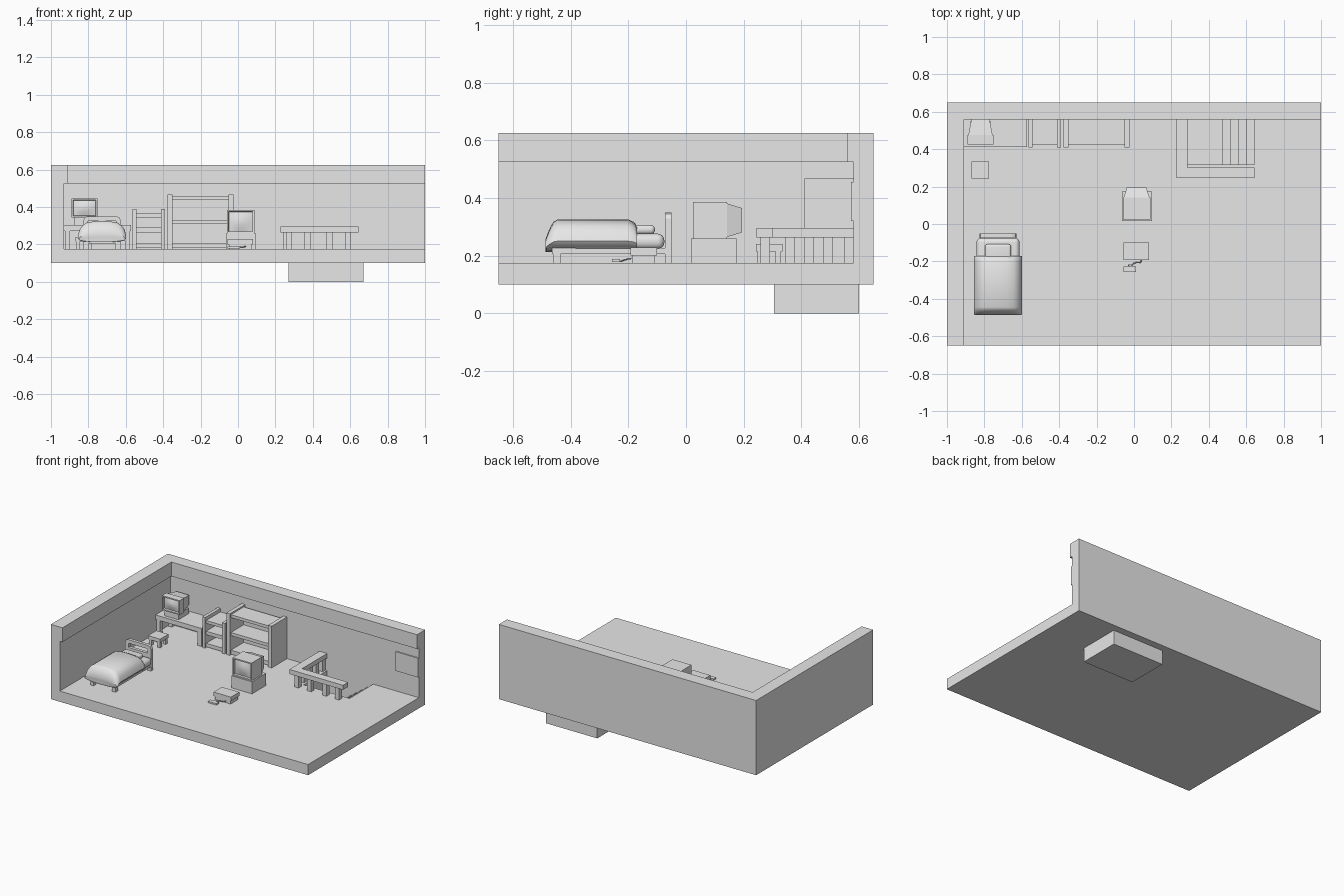
import bpy, bmesh

if "Cube" in bpy.data.objects:
    bpy.data.objects.remove(bpy.data.objects["Cube"], do_unlink=True)

grey = bpy.data.materials.new("plain_grey")
grey.use_nodes = True
grey.diffuse_color = (0.8, 0.8, 0.8, 1)
grey.node_tree.nodes["Principled BSDF"].inputs["Base Color"].default_value = (0.8, 0.8, 0.8, 1)


def finish(name, bm):
    bmesh.ops.recalc_face_normals(bm, faces=bm.faces[:])
    mesh = bpy.data.meshes.new(name)
    bm.to_mesh(mesh)
    bm.free()
    mesh.materials.append(grey)
    obj = bpy.data.objects.new(name, mesh)
    bpy.context.collection.objects.link(obj)
    return obj


def activate(obj):
    bpy.ops.object.select_all(action='DESELECT')
    obj.select_set(True)
    bpy.context.view_layer.objects.active = obj


def add_box(bm, x, y, z):
    verts = bmesh.ops.create_cube(bm, size=1)["verts"]
    for v in verts:
        v.co = [a + (b - a) * (c + 0.5) for (a, b), c in zip((x, y, z), v.co)]
    return verts


def boxes(name, *extents):
    bm = bmesh.new()
    for e in extents:
        add_box(bm, *e)
    return finish(name, bm)


def cut(obj, *extents):
    activate(obj)
    for e in extents:
        cutter = boxes("cutter", e)
        cutter.hide_render = True
        mod = obj.modifiers.new("cut", 'BOOLEAN')
        mod.operation, mod.solver, mod.object = 'DIFFERENCE', 'EXACT', cutter
        bpy.ops.object.modifier_apply(modifier=mod.name)
        bpy.data.objects.remove(cutter, do_unlink=True)


def smooth(obj, angle=0.7):
    activate(obj)
    bpy.ops.object.shade_smooth_by_angle(angle=angle)


def soft_box(name, x, y, z, radius):
    obj = boxes(name, (x, y, z))
    mod = obj.modifiers.new("round", 'BEVEL')
    mod.width, mod.segments = radius, 5
    activate(obj)
    bpy.ops.object.modifier_apply(modifier=mod.name)
    smooth(obj)


FLOOR = 0.175

# Room shell: floor and two walls, with a thicker band along the wall tops
well = ((0.287, 0.645), (0.318, 0.58), (0.02, 0.3))
room = boxes("room_shell", ((-1, 1), (-0.65, 0.65), (0.1, 0.625)))
cut(room, ((-0.93, 1.2), (-0.9, 0.58), (FLOOR, 0.525)),
    ((-0.91, 1.2), (-0.9, 0.56), (0.5, 0.8)), well)
boxes("wall_panel", ((0.825, 1), (0.572, 0.58), (0.32, 0.455)))

# Stairwell and descending steps
pit = boxes("stairwell", ((0.27, 0.67), (0.305, 0.6), (0, 0.1)))
cut(pit, well)
boxes("stairs", *[((0.602 - 0.043 * i, 0.645 - 0.043 * i), (0.318, 0.58),
                   (0.02, 0.145 - 0.031 * i)) for i in range(4)])

# L-shaped railing
posts = [(x, 0.275) for x in (0.273, 0.372, 0.49, 0.588)]
posts += [(0.257, y) for y in (0.36, 0.427, 0.493, 0.564)]
boxes("railing_top", ((0.227, 0.645), (0.245, 0.302), (0.263, 0.295)),
      ((0.227, 0.287), (0.302, 0.58), (0.263, 0.295)))
boxes("railing_posts", *[((x - 0.016, x + 0.016), (y - 0.016, y + 0.016),
                          (FLOOR, 0.263)) for x, y in posts])


def table(name, x, y, top, thick, leg, inset=0.005):
    legs = [((a, a + leg), (b, b + leg), (FLOOR, top - thick))
            for a in (x[0] + inset, x[1] - inset - leg)
            for b in (y[0] + inset, y[1] - inset - leg)]
    boxes(name, (x, y, (top - thick, top)), *legs)


table("desk", (-0.93, -0.572), (0.412, 0.58), 0.305, 0.032, 0.028)
table("stool", (-0.87, -0.775), (0.243, 0.335), 0.24, 0.025, 0.02)


# Open shelves: sides, back and boards
def shelf(name, x, top, side, boards):
    inner = (x[0] + side, x[1] - side)
    boxes(name, ((x[0], inner[0]), (0.41, 0.58), (FLOOR, top)),
          ((inner[1], x[1]), (0.41, 0.58), (FLOOR, top)),
          (inner, (0.565, 0.58), (FLOOR, top - 0.025)),
          *[(inner, (0.422, 0.565), b) for b in boards])


shelf("small_shelf", (-0.565, -0.39), 0.39, 0.022,
      ((0.345, 0.365), (0.265, 0.29), (0.18, 0.205)))
shelf("tall_shelf", (-0.378, -0.025), 0.468, 0.027,
      ((0.437, 0.457), (0.31, 0.332), (0.18, 0.208)))


# Televisions: box, tapered rear and a bulging inset screen
def television(name, x, y, z, back):
    bm = bmesh.new()
    add_box(bm, x, y, z)
    bm.faces.ensure_lookup_table()
    front = min(bm.faces, key=lambda f: f.calc_center_median().y)
    rear = max(bm.faces, key=lambda f: f.calc_center_median().y)
    bmesh.ops.inset_region(bm, faces=[rear], thickness=0.006)
    moved = bmesh.ops.extrude_discrete_faces(bm, faces=[rear])["faces"][0]
    mid = moved.calc_center_median()
    for v in moved.verts:
        v.co.x = mid.x + (v.co.x - mid.x) * 0.75
        v.co.z = mid.z + (v.co.z - mid.z) * 0.72
        v.co.y = back
    bmesh.ops.inset_region(bm, faces=[front], thickness=0.012)
    bmesh.ops.inset_region(bm, faces=[front], thickness=0.003, depth=-0.014)
    edges = list(front.edges)
    bmesh.ops.subdivide_edges(bm, edges=edges, cuts=5, use_grid_fill=True)
    inner = [v for v in bm.verts if abs(v.co.y - y[0] - 0.014) < 0.001]
    w, h = (x[1] - x[0]) / 2 - 0.015, (z[1] - z[0]) / 2 - 0.015
    cx, cz = sum(x) / 2, sum(z) / 2
    for v in inner:
        u, t = (v.co.x - cx) / w, (v.co.z - cz) / h
        v.co.y -= 0.011 * max(0, 1 - u * u) * max(0, 1 - t * t)
    smooth(finish(name, bm), 0.5)


television("desk_television", (-0.89, -0.752), (0.425, 0.475), (0.345, 0.447), 0.56)
boxes("desk_television_base", ((-0.875, -0.767), (0.435, 0.55), (0.305, 0.345)))
television("floor_television", (-0.06, 0.087), (0.025, 0.142), (0.26, 0.385), 0.195)
boxes("television_stand", ((-0.063, 0.097), (0.017, 0.175), (FLOOR, 0.26)))

# Game box, controller and cord
boxes("game_box", ((-0.055, 0.08), (-0.193, -0.1), (0.2, 0.228)),
      ((-0.048, 0.073), (-0.186, -0.107), (FLOOR, 0.2)))
boxes("controller", ((-0.055, 0.012), (-0.257, -0.228), (0.178, 0.188)))
curve = bpy.data.curves.new("cord", 'CURVE')
curve.dimensions, curve.bevel_depth, curve.bevel_resolution = '3D', 0.003, 1
spline = curve.splines.new('POLY')
path = [(0.04, -0.19), (0.035, -0.205), (0, -0.208), (-0.01, -0.218), (-0.03, -0.218), (-0.03, -0.23)]
spline.points.add(len(path) - 1)
for i, (p, (px, py)) in enumerate(zip(spline.points, path)):
    p.co = (px, py, 0.19 - 0.002 * i, 1)
curve.materials.append(grey)
bpy.context.collection.objects.link(bpy.data.objects.new("cord", curve))

# Bed: frame, mattress, pillow, headboard
BED = -0.727
boxes("bed_frame", ((BED - 0.1, BED + 0.1), (-0.465, -0.07), (0.205, 0.226)),
      *[((BED + s - 0.013, BED + s + 0.013), (-0.462, -0.436), (FLOOR, 0.205))
        for s in (-0.085, 0.085)])
soft_box("mattress", (BED - 0.115, BED + 0.115), (-0.4, -0.075), (0.222, 0.276), 0.024)
soft_box("pillow", (BED - 0.07, BED + 0.07), (-0.21, -0.108), (0.274, 0.306), 0.014)
head = boxes("headboard", ((BED - 0.1, BED + 0.1), (-0.072, -0.05), (FLOOR, 0.35)))
cut(head, ((BED - 0.075, BED + 0.075), (-0.1, 0), (0.295, 0.325)),
    ((BED - 0.075, BED + 0.075), (-0.1, 0), (0.1, 0.215)))
bm = bmesh.new()
bm.from_mesh(head.data)
corners = [e for e in bm.edges if all(v.co.z > 0.349 for v in e.verts)
           and abs(e.verts[0].co.x - e.verts[1].co.x) < 0.001]
bmesh.ops.bevel(bm, geom=corners, offset=0.022, segments=2, profile=0.5, affect='EDGES')
bm.to_mesh(head.data)
bm.free()

# Duvet lofted along the bed from a puffed cross-section
half = [(0.07, 0.217), (0.118, 0.233), (0.129, 0.25), (0.12, 0.28),
        (0.105, 0.302), (0.083, 0.316), (0.045, 0.323)]
ring = [(0, 0.213)] + half + [(0, 0.325)] + [(-a, b) for a, b in reversed(half)]
bm = bmesh.new()
loops = []
for y, width, height in ((-0.484, 0.94, 0.25), (-0.487, 0.98, 0.4), (-0.475, 1, 0.68),
                         (-0.46, 1, 0.93), (-0.445, 1, 1), (-0.2, 1, 1),
                         (-0.18, 1, 0.92), (-0.17, 0.99, 0.8)):
    loops.append([bm.verts.new((BED + a * width, y, 0.213 + (b - 0.213) * height))
                  for a, b in ring])
for lo, hi in zip(loops, loops[1:]):
    for i in range(len(ring)):
        j = (i + 1) % len(ring)
        bm.faces.new((lo[i], lo[j], hi[j], hi[i]))
bm.faces.new(loops[0])
bm.faces.new(loops[-1])
smooth(finish("duvet", bm), 0.8)
